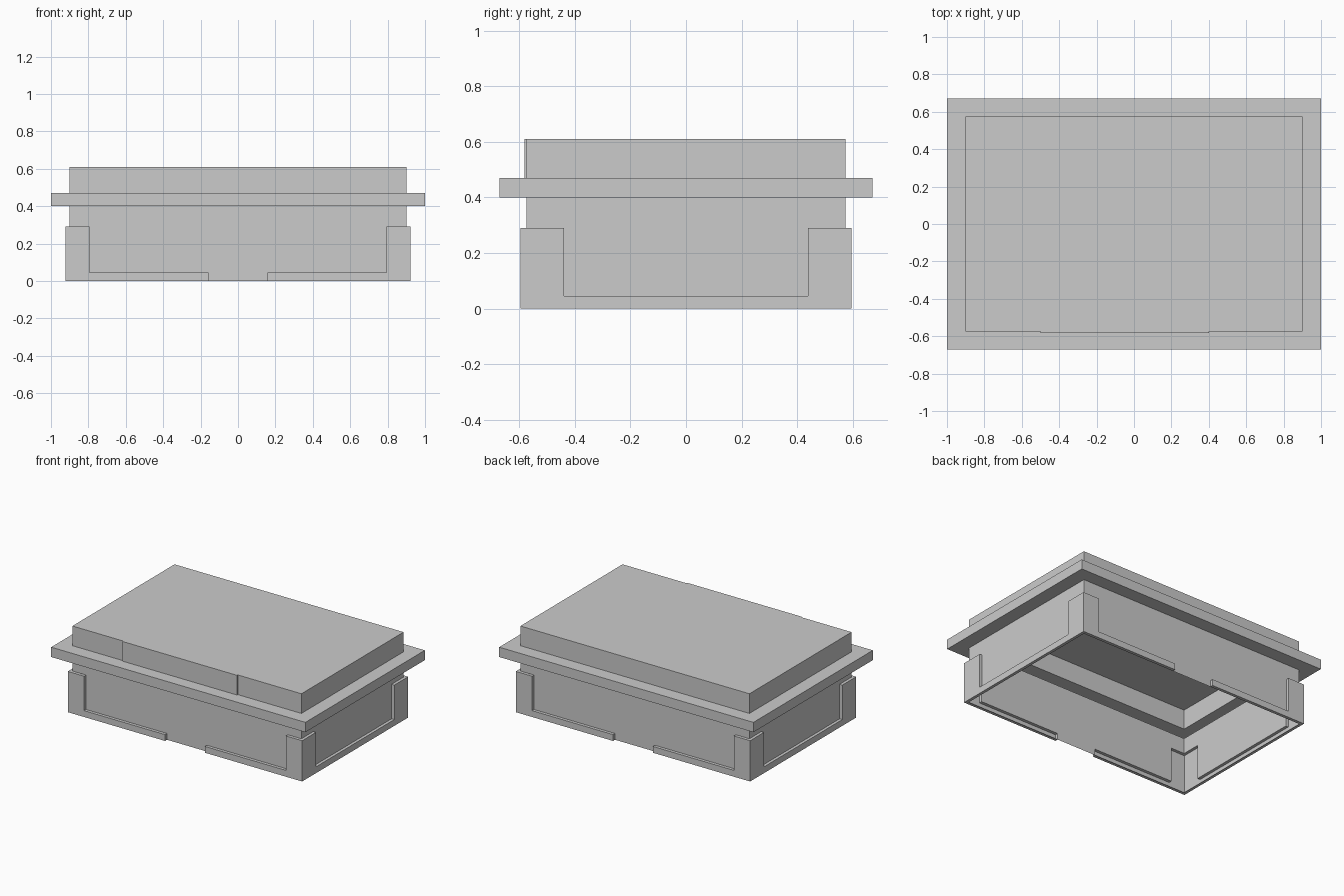
import bpy, bmesh

if "Cube" in bpy.data.objects:
    bpy.data.objects.remove(bpy.data.objects["Cube"])

X, Y = 0.901, 0.574          # main wall half sizes
GX, GY = 0.922, 0.596        # corner guard half sizes
GUARD_Z, STRIP_Z = 0.29, 0.045


def finish(name, bm):
    bmesh.ops.remove_doubles(bm, verts=bm.verts, dist=0.0003)
    bmesh.ops.recalc_face_normals(bm, faces=bm.faces)
    mesh = bpy.data.meshes.new(name)
    bm.to_mesh(mesh)
    bm.free()
    obj = bpy.data.objects.new(name, mesh)
    bpy.context.collection.objects.link(obj)
    return obj


def face(bm, pts):
    bm.faces.new([bm.verts.new(p) for p in pts])


def shell(name, levels, cap=False):
    """Thin rectangular shell through (half_x, half_y, z) levels."""
    bm = bmesh.new()
    rings = [[bm.verts.new((sx * hx, sy * hy, z))
              for sx, sy in ((-1, -1), (1, -1), (1, 1), (-1, 1))]
             for hx, hy, z in levels]
    for a, b in zip(rings, rings[1:]):
        for i in range(4):
            j = (i + 1) % 4
            bm.faces.new((a[i], a[j], b[j], b[i]))
    if cap:
        bm.faces.new(rings[-1])
    return finish(name, bm)


def wall_half(walls, guards, place, d_in, d_out, gap, leg, end, flange_end):
    """Half of one side: recessed panel plus raised L-shaped guard."""
    def rect(bm, u0, u1, z0, z1, d):
        face(bm, [place(u, d, z) for u, z in
                  ((u0, z0), (u1, z0), (u1, z1), (u0, z1))])

    rect(walls, 0, leg, STRIP_Z, GUARD_Z, d_in)
    if gap:
        rect(walls, 0, gap, 0, STRIP_Z, d_in)
    rect(guards, gap, leg, 0, STRIP_Z, d_out)
    rect(guards, leg, end, 0, STRIP_Z, d_out)
    rect(guards, leg, end, STRIP_Z, GUARD_Z, d_out)
    # stepped edges and bottom flange
    path = [(flange_end, 0), (leg, 0), (gap, 0), (gap, STRIP_Z),
            (leg, STRIP_Z), (leg, GUARD_Z), (flange_end, GUARD_Z)]
    for (u0, z0), (u1, z1) in zip(path, path[1:]):
        if not (gap == 0 and u0 == u1 == 0):
            face(guards, [place(u0, d_in, z0), place(u1, d_in, z1),
                          place(u1, d_out, z1), place(u0, d_out, z0)])


# Lower walls with raised guards, mirrored to all four sides
walls, guards = bmesh.new(), bmesh.new()
for s in (-1, 1):
    for t in (-1, 1):
        wall_half(walls, guards, lambda u, d, z: (s * u, t * d, z),
                  Y, GY, 0.157, 0.794, GX, GX)
        wall_half(walls, guards, lambda u, d, z: (t * d, s * u, z),
                  X, GX, 0, 0.44, GY, Y)
finish("lower_walls", walls)
finish("corner_guards", guards)

# Upper wall flaring into the hollow collar
shell("collar", [(X, Y, GUARD_Z), (X, Y, 0.40), (1, 0.671, 0.40),
                 (1, 0.671, 0.47), (X, Y, 0.47)])

# Raised lid
shell("lid", [(X, Y, 0.47), (X, Y, 0.61)], cap=True)

# Thin panel on the front of the lid
bm = bmesh.new()
bmesh.ops.create_cube(bm, size=1)
bmesh.ops.scale(bm, vec=(0.90, 0.008, 0.14), verts=bm.verts)
bmesh.ops.translate(bm, vec=(-0.05, -Y - 0.004, 0.54), verts=bm.verts)
finish("front_panel", bm)
